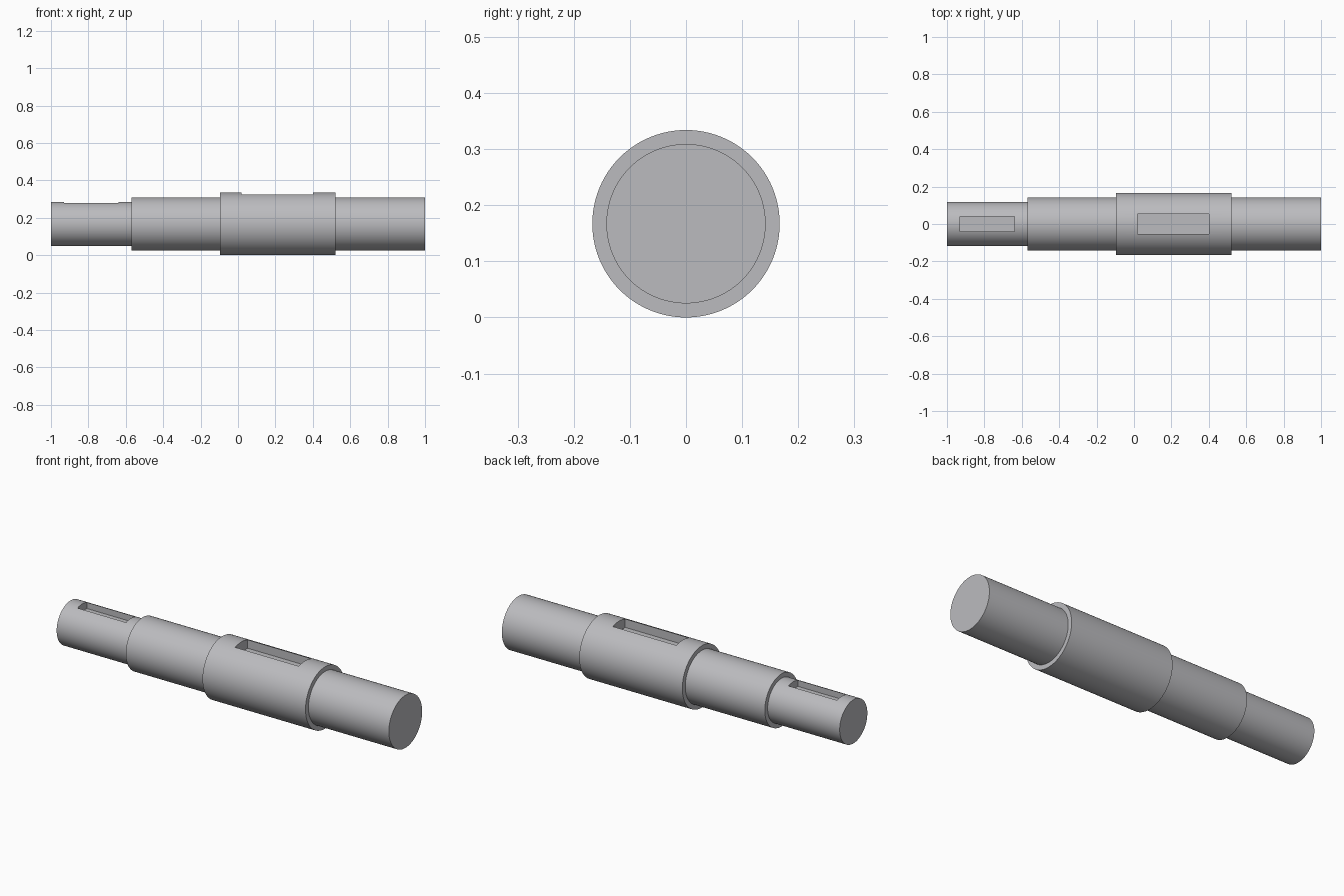
import bpy, bmesh, math

if "Cube" in bpy.data.objects:
    bpy.data.objects.remove(bpy.data.objects["Cube"])

AXIS_Z = 0.167   # height of the shaft centre line
SIDES = 96

steel = bpy.data.materials.new("steel grey")
steel.diffuse_color = (0.5, 0.5, 0.52, 1)
steel.use_nodes = True
steel.node_tree.nodes["Principled BSDF"].inputs["Base Color"].default_value = steel.diffuse_color


def make_object(name, bm):
    mesh = bpy.data.meshes.new(name)
    bmesh.ops.recalc_face_normals(bm, faces=bm.faces)
    bm.to_mesh(mesh)
    bm.free()
    obj = bpy.data.objects.new(name, mesh)
    bpy.context.collection.objects.link(obj)
    mesh.materials.append(steel)
    return obj


# Stepped shaft: rings of (x, radius) bridged along the x axis
profile = [(-1.0, 0.118), (-0.57, 0.118), (-0.57, 0.142), (-0.095, 0.142),
           (-0.095, 0.167), (0.52, 0.167), (0.52, 0.142), (1.0, 0.142)]
bm = bmesh.new()
rings = []
for x, r in profile:
    rings.append([bm.verts.new((x, r * math.cos(a), AXIS_Z + r * math.sin(a)))
                  for a in (2 * math.pi * i / SIDES for i in range(SIDES))])
for a, b in zip(rings, rings[1:]):
    for i in range(SIDES):
        j = (i + 1) % SIDES
        bm.faces.new((a[i], a[j], b[j], b[i]))
bm.faces.new(rings[0])
bm.faces.new(rings[-1])
shaft = make_object("stepped_shaft", bm)


# Keyways cut into the top: x range, half width, floor height
def cut_keyway(name, x0, x1, half_width, floor):
    bm = bmesh.new()
    bmesh.ops.create_cube(bm, size=1)
    top = 0.45
    for v in bm.verts:
        v.co = (x1 if v.co.x > 0 else x0,
                math.copysign(half_width, v.co.y),
                top if v.co.z > 0 else floor)
    cutter = make_object(name, bm)
    cutter.hide_render = True
    cutter.hide_set(True)
    mod = shaft.modifiers.new(name, 'BOOLEAN')
    mod.operation = 'DIFFERENCE'
    mod.solver = 'EXACT'
    mod.object = cutter
    return cutter


cutters = [cut_keyway("end_keyway_cutter", -0.93, -0.64, 0.04, 0.245),
           cut_keyway("hub_keyway_cutter", 0.02, 0.40, 0.053, 0.28)]

# Apply the cuts, then smooth the round surfaces and keep the edges crisp
bpy.context.view_layer.objects.active = shaft
shaft.select_set(True)
for mod in list(shaft.modifiers):
    bpy.ops.object.modifier_apply(modifier=mod.name)
for cutter in cutters:
    bpy.data.objects.remove(cutter)
bpy.ops.object.shade_smooth_by_angle(angle=math.radians(30))
